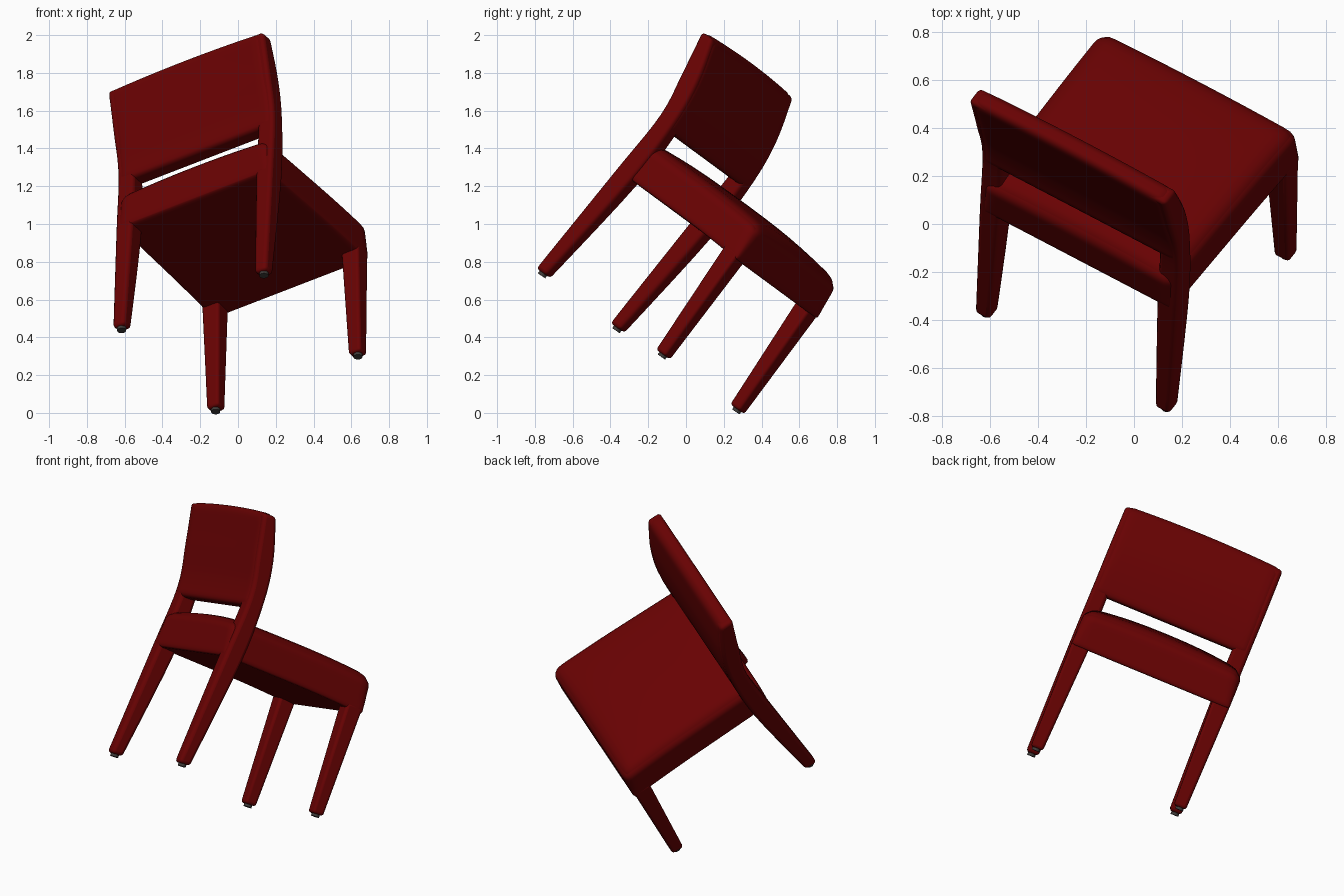
import bpy, bmesh, math
from mathutils import Matrix, Vector

if "Cube" in bpy.data.objects:
    bpy.data.objects.remove(bpy.data.objects["Cube"], do_unlink=True)


def material(name, rgb):
    m = bpy.data.materials.new(name)
    m.use_nodes = True
    m.diffuse_color = (*rgb, 1)
    m.node_tree.nodes["Principled BSDF"].inputs["Base Color"].default_value = (*rgb, 1)
    return m


RED = material("deep red", (0.138, 0.0006, 0.0008))
GREY = material("foot grey", (0.05, 0.043, 0.04))

# The chair is built upright (front = +y), then placed tipped by this frame
side = Vector((0.838, -0.4385, 0.323)).normalized()
front = Vector((0.546, 0.694, -0.470))
front = (front - side * front.dot(side)).normalized()
up = side.cross(front)
FRAME = Matrix.Translation((0.009, -0.235, 0.388)) @ Matrix((side, front, up)).transposed().to_4x4()


def finish(name, bm, mat, bevel=0):
    bmesh.ops.recalc_face_normals(bm, faces=bm.faces)
    me = bpy.data.meshes.new(name)
    bm.to_mesh(me)
    bm.free()
    me.materials.append(mat)
    ob = bpy.data.objects.new(name, me)
    bpy.context.collection.objects.link(ob)
    ob.matrix_world = FRAME
    if bevel:
        mod = ob.modifiers.new("rounded edges", 'BEVEL')
        mod.width, mod.segments = bevel, 3
        mod.limit_method, mod.angle_limit = 'ANGLE', math.radians(40)
    bpy.ops.object.select_all(action='DESELECT')
    ob.select_set(True)
    bpy.context.view_layer.objects.active = ob
    bpy.ops.object.shade_smooth_by_angle(angle=math.radians(40))


def post(rows, s):
    """Square post; each row is height, rear y, front y, outer x, width."""
    bm = bmesh.new()
    rings = [[bm.verts.new(p) for p in ((s * o, r, z), (s * o, f, z),
                                        (s * (o - w), f, z), (s * (o - w), r, z))]
             for z, r, f, o, w in rows]
    for a, b in zip(rings, rings[1:]):
        for i in range(4):
            j = (i + 1) % 4
            bm.faces.new((a[i], a[j], b[j], b[i]))
    bm.faces.new(rings[0])
    bm.faces.new(rings[-1])
    return bm


def smooth_rows(pts, steps=5):
    """Catmull-Rom curve through the rows."""
    pts = [Vector(p) for p in pts]
    out = []
    for i in range(len(pts) - 1):
        a, b, c, d = (pts[min(max(k, 0), len(pts) - 1)] for k in range(i - 1, i + 3))
        for k in range(steps):
            t = k / steps
            out.append(b + (c - a) * (t / 2) + (a * 2 - b * 5 + c * 4 - d) * (t * t / 2)
                       + (b * 3 - a - c * 3 + d) * (t ** 3 / 2))
    return out + [pts[-1]]


def cushion(half, r_low, r_high):
    """Box with rounded edges, its grid packed towards the edges."""
    bm = bmesh.new()
    bmesh.ops.create_cube(bm, size=2)
    bmesh.ops.subdivide_edges(bm, edges=bm.edges[:], cuts=21, use_grid_fill=True)
    for v in bm.verts:
        p = Vector([math.sin(c * math.pi / 2) * h for c, h in zip(v.co, half)])
        r = r_low + (r_high - r_low) * (p.z / half[2] + 1) / 2
        core = Vector([min(max(c, r - h), h - r) for c, h in zip(p, half)])
        v.co = core + (p - core).normalized() * r
    return bm


# Rear posts: straight leg, then a backward sweep
REAR = smooth_rows([
    (-0.012, -0.495, -0.42, 0.485, 0.075),
    (0.65, -0.432, -0.318, 0.492, 0.1),
    (1.03, -0.4, -0.298, 0.492, 0.1),
    (1.28, -0.437, -0.325, 0.492, 0.1),
    (1.52, -0.482, -0.398, 0.49, 0.1)])
FRONT = [(-0.012, 0.42, 0.492, 0.485, 0.075), (0.66, 0.408, 0.512, 0.494, 0.108)]

for label, s in (("left", 1), ("right", -1)):
    finish("rear_leg_" + label, post(REAR, s), RED, 0.02)
    finish("front_leg_" + label, post(FRONT, s), RED, 0.016)
    # Foot glides
    for end, y in (("rear", -0.457), ("front", 0.457)):
        bm = bmesh.new()
        bmesh.ops.create_cone(bm, cap_ends=True, segments=16, radius1=0.024, radius2=0.024,
                              depth=0.03, matrix=Matrix.Translation((s * 0.449, y, -0.012)))
        finish(f"{end}_glide_{label}", bm, GREY)


def sweep(z):
    """Rear and front depth of the posts at a height."""
    for a, b in zip(REAR, REAR[1:]):
        if z <= b[0]:
            break
    p = a.lerp(b, (z - a[0]) / (b[0] - a[0]))
    return p[1], p[2]


# Back panel: padded slab that follows the posts
HALF = (0.483, 0.052, 0.272)
bm = cushion(HALF, 0.03, 0.04)
for v in bm.verts:
    x, y, z = v.co
    z += 1.252
    rear, fore = sweep(z)
    z += 0.014 * (1 - (x / HALF[0]) ** 2) * (v.co.z / HALF[2] + 1) / 2
    v.co = (x, (rear + fore) / 2 + y / HALF[1] * ((fore - rear) / 2 + 0.003), z)
finish("back_panel", bm, RED)

# Seat cushion: crowned top, flat underside that drops towards the front
HALF = (0.492, 0.477, 0.11)
bm = cushion(HALF, 0.02, 0.07)
for v in bm.verts:
    u, w, t = (c / h for c, h in zip(v.co, HALF))
    crown = 0.014 * (1 - u * u) + 0.022 * (1 - abs(u) ** 2.5) * (1 - w ** 4)
    fall = 0.014 * w + 0.014 * max(w, 0) ** 2
    v.co.x *= 0.985 + 0.02 * w
    v.co.y += 0.046
    v.co.z += 0.758 + crown * (t + 1) / 2 - fall
finish("seat_cushion", bm, RED)
